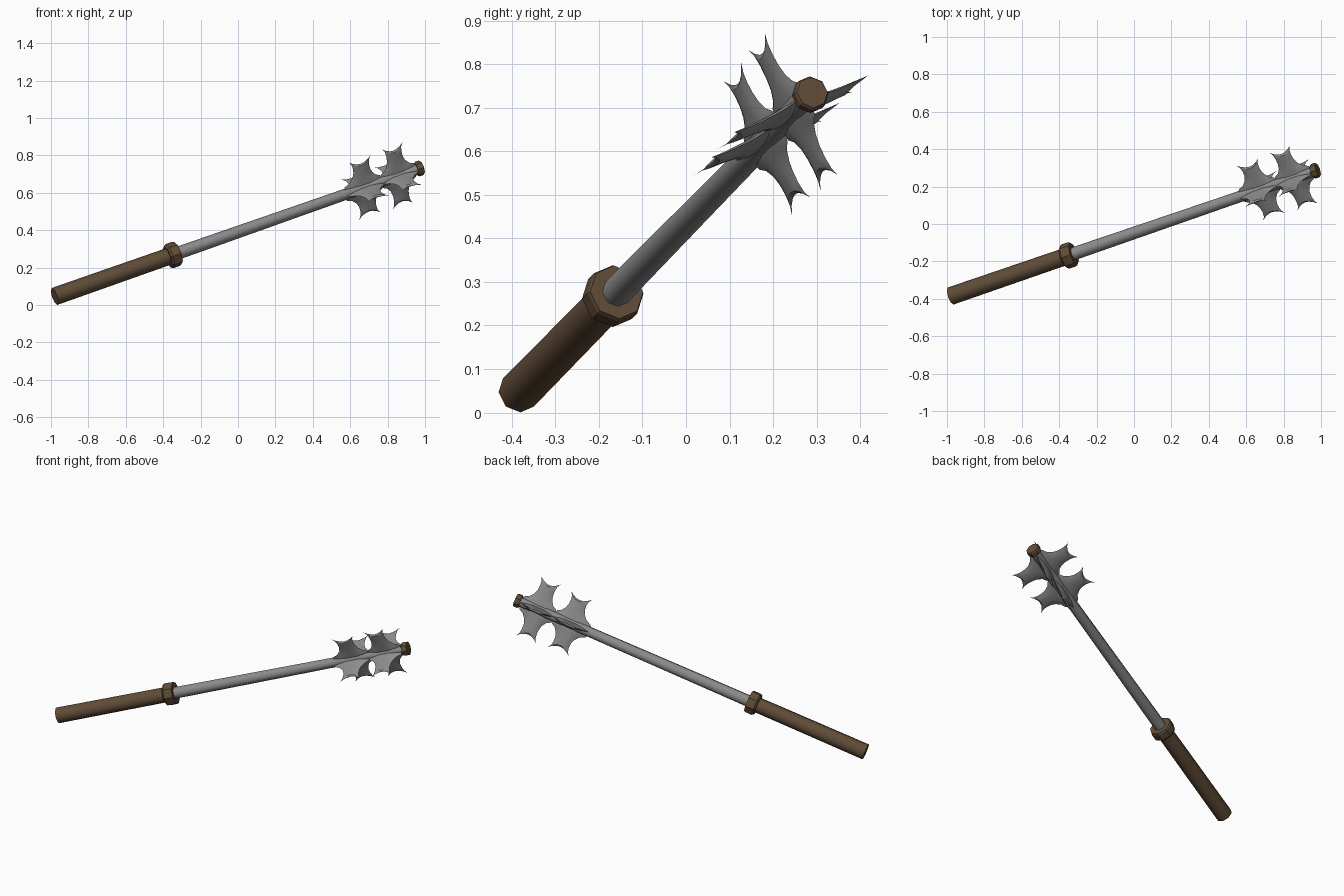
import bpy, bmesh, math
from mathutils import Vector, Matrix

if "Cube" in bpy.data.objects:
    bpy.data.objects.remove(bpy.data.objects["Cube"])

# Weapon axis from the butt to the tip, and a frame whose X points along one flange
BUTT = Vector((-0.980, -0.385, 0.046))
TIP = Vector((0.983, 0.290, 0.735))
LENGTH = (TIP - BUTT).length
D = (TIP - BUTT).normalized()
U = Vector((-0.15, -0.447, 0.88))
U = (U - D * U.dot(D)).normalized()
V = D.cross(U)
FRAME = Matrix.Translation(BUTT) @ Matrix((U, V, D)).transposed().to_4x4()


def material(name, rgb):
    m = bpy.data.materials.new(name)
    m.diffuse_color = (*rgb, 1)
    m.use_nodes = True
    m.node_tree.nodes["Principled BSDF"].inputs["Base Color"].default_value = m.diffuse_color
    return m


STEEL = material("grey steel", (0.27, 0.265, 0.265))
BROWN = material("brown leather", (0.12, 0.074, 0.04))


def finish(name, bm, mat, angle=None):
    bmesh.ops.recalc_face_normals(bm, faces=bm.faces)
    bm.transform(FRAME)
    mesh = bpy.data.meshes.new(name)
    bm.to_mesh(mesh)
    bm.free()
    mesh.materials.append(mat)
    ob = bpy.data.objects.new(name, mesh)
    bpy.context.collection.objects.link(ob)
    if angle:
        bpy.ops.object.select_all(action='DESELECT')
        ob.select_set(True)
        bpy.context.view_layer.objects.active = ob
        bpy.ops.object.shade_smooth_by_angle(angle=math.radians(angle))
    return ob


def lathe(name, profile, mat, angle=None, sides=8):
    """Eight-sided solid from (distance along axis, radius) pairs."""
    bm = bmesh.new()
    rings = []
    for z, r in profile:
        rings.append([bm.verts.new((r * math.cos(a), r * math.sin(a), z))
                      for a in (2 * math.pi * (i + 0.5) / sides for i in range(sides))])
    for lo, hi in zip(rings, rings[1:]):
        for i in range(sides):
            j = (i + 1) % sides
            bm.faces.new((lo[i], lo[j], hi[j], hi[i]))
    bm.faces.new(rings[0])
    bm.faces.new(rings[-1])
    return finish(name, bm, mat, angle)


# Grip, guard collar, shaft and end cap
lathe("grip", [(0, 0.048), (0.69, 0.046)], BROWN, 50)
lathe("guard_collar", [(0.672, 0.060), (0.682, 0.068), (0.722, 0.068), (0.732, 0.064)], BROWN)
lathe("shaft", [(0.68, 0.035), (LENGTH - 0.02, 0.028)], STEEL, 50)
lathe("end_cap", [(LENGTH - 0.034, 0.036), (LENGTH - 0.026, 0.041),
                  (LENGTH - 0.006, 0.041), (LENGTH, 0.037)], BROWN)

# Flange blades: (radius, back half-width, front half-width) rows for each lobe
FRONT_LOBE = [(0.020, 0.100, 0.112), (0.040, 0.092, 0.104), (0.053, 0.068, 0.078),
              (0.075, 0.052, 0.058), (0.100, 0.045, 0.048), (0.125, 0.044, 0.046),
              (0.145, 0.048, 0.050), (0.154, 0.061, 0.061)]
BACK_LOBE = [(0.020, 0.105, 0.125), (0.040, 0.097, 0.112), (0.053, 0.073, 0.082),
             (0.075, 0.056, 0.060), (0.098, 0.048, 0.050), (0.120, 0.047, 0.048),
             (0.137, 0.052, 0.053), (0.145, 0.066, 0.066)]
COLS = (-1, -0.65, -0.3, 0, 0.3, 0.65, 1)
TIP_RISE = 0.030


def lobe(bm, rows, centre, flip, turn):
    n = len(rows)
    sheets = [[], []]
    for k, (r, inner, outer) in enumerate(rows):
        w = k / (n - 1)
        back, front = (outer, inner) if flip else (inner, outer)
        line = [[], []]
        for s in COLS:
            z = LENGTH + centre + s * (front if s > 0 else back)
            x = r + TIP_RISE * w ** 3 * s * s
            rim = abs(s) == 1 or k == n - 1
            t = 0 if rim else 0.014 * (1 - 0.55 * w) * min(1, (1 - abs(s)) / 0.5)
            a = bm.verts.new(turn @ Vector((x, t, z)))
            line[0].append(a)
            line[1].append(a if rim else bm.verts.new(turn @ Vector((x, -t, z))))
        sheets[0].append(line[0])
        sheets[1].append(line[1])
    for g in sheets:
        for k in range(n - 1):
            for c in range(len(COLS) - 1):
                bm.faces.new((g[k][c], g[k][c + 1], g[k + 1][c + 1], g[k + 1][c]))
    # close the base inside the shaft
    bm.faces.new(sheets[0][0] + sheets[1][0][-2:0:-1])


for i in range(4):
    turn = Matrix.Rotation(i * math.pi / 2, 3, 'Z')
    bm = bmesh.new()
    lobe(bm, FRONT_LOBE, -0.145, False, turn)
    lobe(bm, BACK_LOBE, -0.340, True, turn)
    finish(f"flange_{i + 1}", bm, STEEL, 30)
